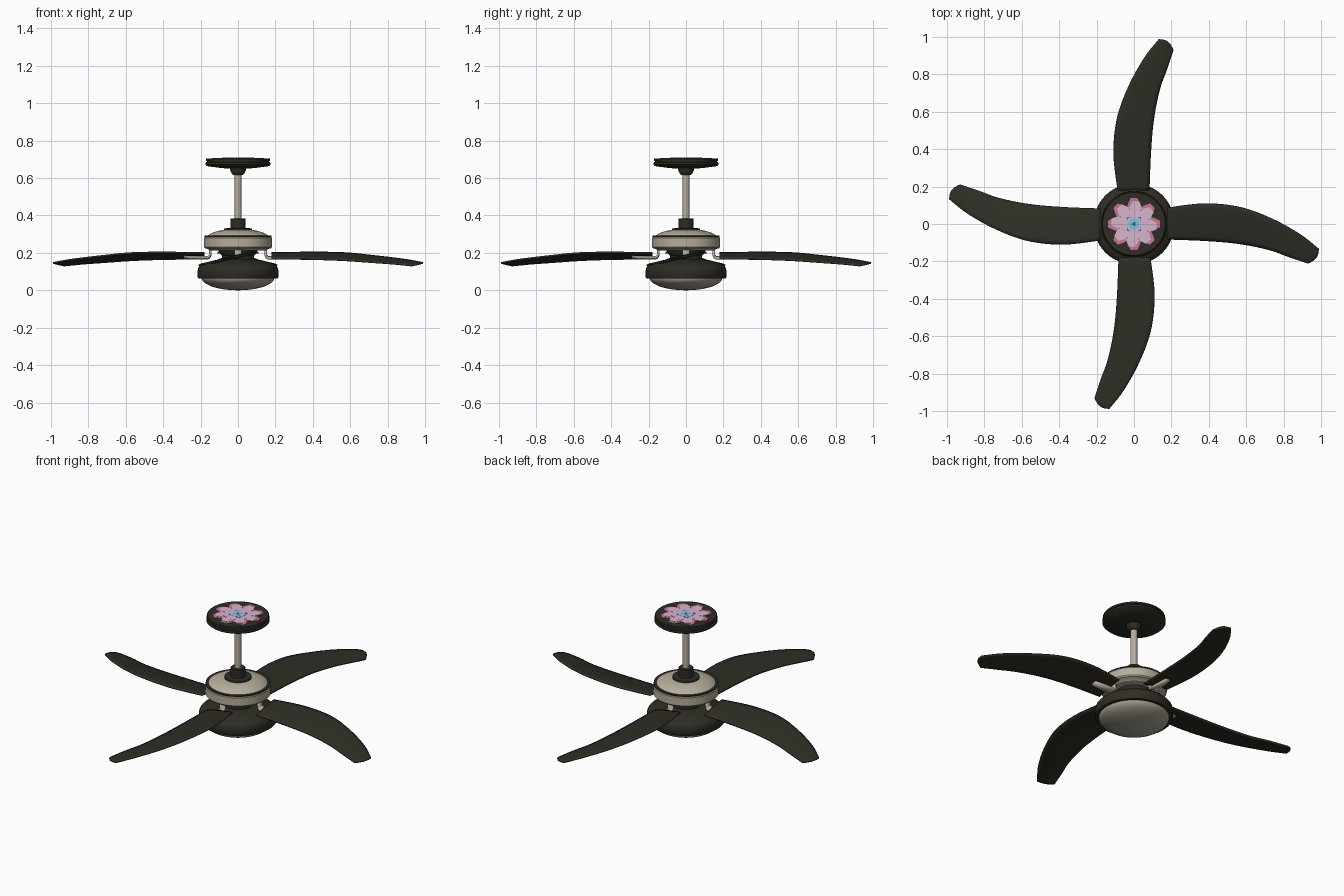
import bpy, bmesh
from math import sin, cos, pi, radians
from mathutils import Matrix, Vector

cube = bpy.data.objects.get("Cube")
if cube:
    bpy.data.objects.remove(cube, do_unlink=True)


def material(name, rgb, rough=0.5):
    m = bpy.data.materials.new(name)
    m.use_nodes = True
    m.diffuse_color = (*rgb, 1)
    bsdf = m.node_tree.nodes["Principled BSDF"]
    bsdf.inputs["Base Color"].default_value = (*rgb, 1)
    bsdf.inputs["Roughness"].default_value = rough
    return m


DARK = material("dark bronze", (0.027, 0.026, 0.018))
METAL = material("sand metal", (0.47, 0.42, 0.33))
GLASS = material("frosted lamp", (0.37, 0.34, 0.28))
PINK = material("rose pink", (0.60, 0.17, 0.32))
PALE = material("pale pink", (0.66, 0.46, 0.60))
BLUE = material("deep blue", (0.05, 0.13, 0.50))
CYAN = material("light cyan", (0.15, 0.60, 0.68))


def finish(name, bm, mat, smooth=True):
    bmesh.ops.recalc_face_normals(bm, faces=bm.faces)
    me = bpy.data.meshes.new(name)
    bm.to_mesh(me)
    bm.free()
    me.materials.append(mat)
    ob = bpy.data.objects.new(name, me)
    bpy.context.collection.objects.link(ob)
    if smooth:
        bpy.ops.object.select_all(action='DESELECT')
        ob.select_set(True)
        bpy.context.view_layer.objects.active = ob
        bpy.ops.object.shade_smooth_by_angle(angle=radians(35))
    return ob


def lathe(name, profile, mat, steps=64):
    """Spin (radius, z) points around the z axis."""
    bm = bmesh.new()
    vs = [bm.verts.new((r, 0, z)) for r, z in profile]
    es = [bm.edges.new(p) for p in zip(vs, vs[1:])]
    bmesh.ops.spin(bm, geom=vs + es, cent=(0, 0, 0), axis=(0, 0, 1),
                   angle=2 * pi, steps=steps)
    bmesh.ops.remove_doubles(bm, verts=bm.verts, dist=1e-5)
    return finish(name, bm, mat)


def plate(name, outlines, z, mat, thick=0.002):
    """Thin flat plates from xy outlines."""
    bm = bmesh.new()
    for pts in outlines:
        f = bm.faces.new([bm.verts.new((x, y, z)) for x, y in pts])
        ext = bmesh.ops.extrude_face_region(bm, geom=[f])
        up = [v for v in ext["geom"] if isinstance(v, bmesh.types.BMVert)]
        bmesh.ops.translate(bm, verts=up, vec=(0, 0, thick))
    return finish(name, bm, mat, False)


def spline(pts, u):
    """Catmull-Rom point at u in 0..1."""
    n = len(pts) - 1
    i = min(int(u * n), n - 1)
    t = u * n - i
    p = [Vector(pts[max(0, min(n, i + k))]) for k in (-1, 0, 1, 2)]
    return (p[1] * 2 + (p[2] - p[0]) * t
            + (p[0] * 2 - p[1] * 5 + p[2] * 4 - p[3]) * t ** 2
            + (p[1] * 3 - p[0] - p[2] * 3 + p[3]) * t ** 3) / 2


def four_times(ob):
    """Repeat an object on all four sides, sharing its mesh."""
    base = ob.name
    for k in range(1, 4):
        c = ob.copy()
        c.name = f"{base}_{k + 1}"
        c.matrix_world = Matrix.Rotation(k * pi / 2, 4, 'Z')
        bpy.context.collection.objects.link(c)


# Ceiling canopy, ball joint, rod and coupler
lathe("ceiling_canopy", [(0, .706), (.168, .706), (.172, .702), (.172, .692),
                         (.167, .69), (.167, .686), (.175, .684), (.175, .672),
                         (.165, .664), (.1, .655), (.05, .65), (0, .65)], DARK)
lathe("ball_joint", [(0, .66), (.042, .66), (.042, .642), (.032, .622),
                     (.026, .616), (0, .616)], DARK)
lathe("down_rod", [(0, .63), (.019, .63), (.019, .36), (0, .36)], METAL, 32)
lathe("rod_coupler", [(0, .385), (.038, .385), (.041, .382), (.041, .334),
                      (.074, .331), (.076, .32), (0, .32)], DARK)

# Motor housing with a dark seam ring
lathe("motor_housing", [(0, .323), (.075, .323), (.11, .317), (.14, .306),
                        (.163, .292), (.168, .286), (.178, .284), (.181, .28),
                        (.181, .232), (.176, .225), (.16, .22), (.15, .213),
                        (0, .213)], METAL)
lathe("motor_seam", [(.15, .292), (.178, .292), (.178, .286), (.15, .286)], DARK)

# Switch cup, lamp bowl and lamp
lathe("motor_neck", [(0, .218), (.105, .218), (.1, .2), (.085, .185),
                     (.085, .155), (0, .155)], DARK)
lathe("lamp_bowl", [(0, .165), (.09, .165), (.13, .16), (.175, .147),
                    (.2, .135), (.212, .122), (.216, .105), (.216, .07),
                    (.212, .064), (.195, .064), (.19, .07), (0, .07)], DARK)
lathe("lamp_glass", [(.194 * cos(a), .066 - .066 * sin(a))
                     for a in [i * pi / 24 for i in range(13)]], GLASS)

# Curved, tilted blades
high_edge = [(.18, .088, .199), (.38, .11, .202), (.57, .09, .199),
             (.74, .028, .182), (.89, -.055, .164), (.988, -.132, .146)]
low_edge = [(.18, -.082, .169), (.38, -.09, .167), (.56, -.106, .161),
            (.72, -.138, .15), (.83, -.177, .142), (.93, -.21, .132)]
bm = bmesh.new()
ROWS, COLS = 32, 8
grid = []
for i in range(ROWS + 1):
    u = i / ROWS
    a, b = spline(high_edge, u), spline(low_edge, u)
    row = []
    for j in range(COLS + 1):
        t = j / COLS
        bow = sin(pi * t)
        p = a.lerp(b, t) + Vector((.016 * bow * u ** 8, -.01 * bow * u ** 8, .004 * bow))
        row.append(bm.verts.new(p))
    grid.append(row)
for r0, r1 in zip(grid, grid[1:]):
    for j in range(COLS):
        bm.faces.new((r0[j], r1[j], r1[j + 1], r0[j + 1]))
blade = finish("blade", bm, DARK)
sol = blade.modifiers.new("thickness", 'SOLIDIFY')
sol.thickness = .009
sol.offset = 0
four_times(blade)

# Blade arms: bent straps from motor to blade underside
bm = bmesh.new()
path = [(.148, .225), (.148, .19), (.152, .18), (.162, .174), (.2, .174), (.29, .176)]
half = [.018, .018, .02, .022, .024, .016]
rows = [[bm.verts.new((x, s * w, z + s * w * .18)) for s in (-1, 1)]
        for (x, z), w in zip(path, half)]
for a, b in zip(rows, rows[1:]):
    bm.faces.new((a[0], b[0], b[1], a[1]))
arm = finish("blade_arm", bm, METAL)
sol = arm.modifiers.new("thickness", 'SOLIDIFY')
sol.thickness = .012
sol.offset = 0
four_times(arm)


# Painted flower on the canopy top
def petals(tip, wide, turn):
    out = []
    for k in range(8):
        a = k * pi / 4 + turn
        kite = [(.02, 0), (tip * .72, -wide), (tip, -wide * .5),
                (tip, wide * .5), (tip * .72, wide)]
        out.append([(x * cos(a) - y * sin(a), x * sin(a) + y * cos(a))
                    for x, y in kite])
    return out


def ngon(r, n, turn=0):
    return [[(r * cos(2 * pi * k / n + turn), r * sin(2 * pi * k / n + turn))
             for k in range(n)]]


plate("flower_outer_petals", petals(.138, .036, 0), .7055, PINK)
plate("flower_inner_petals", petals(.122, .034, -.1), .7065, PALE)
plate("flower_heart", ngon(.085, 8), .7068, PALE)
plate("flower_square", ngon(.054, 4, pi / 4), .7075, BLUE)
plate("flower_ring", ngon(.044, 8), .708, PALE)
plate("flower_center", ngon(.03, 16), .7085, CYAN)
plate("flower_dot", ngon(.01, 12), .709, BLUE)
